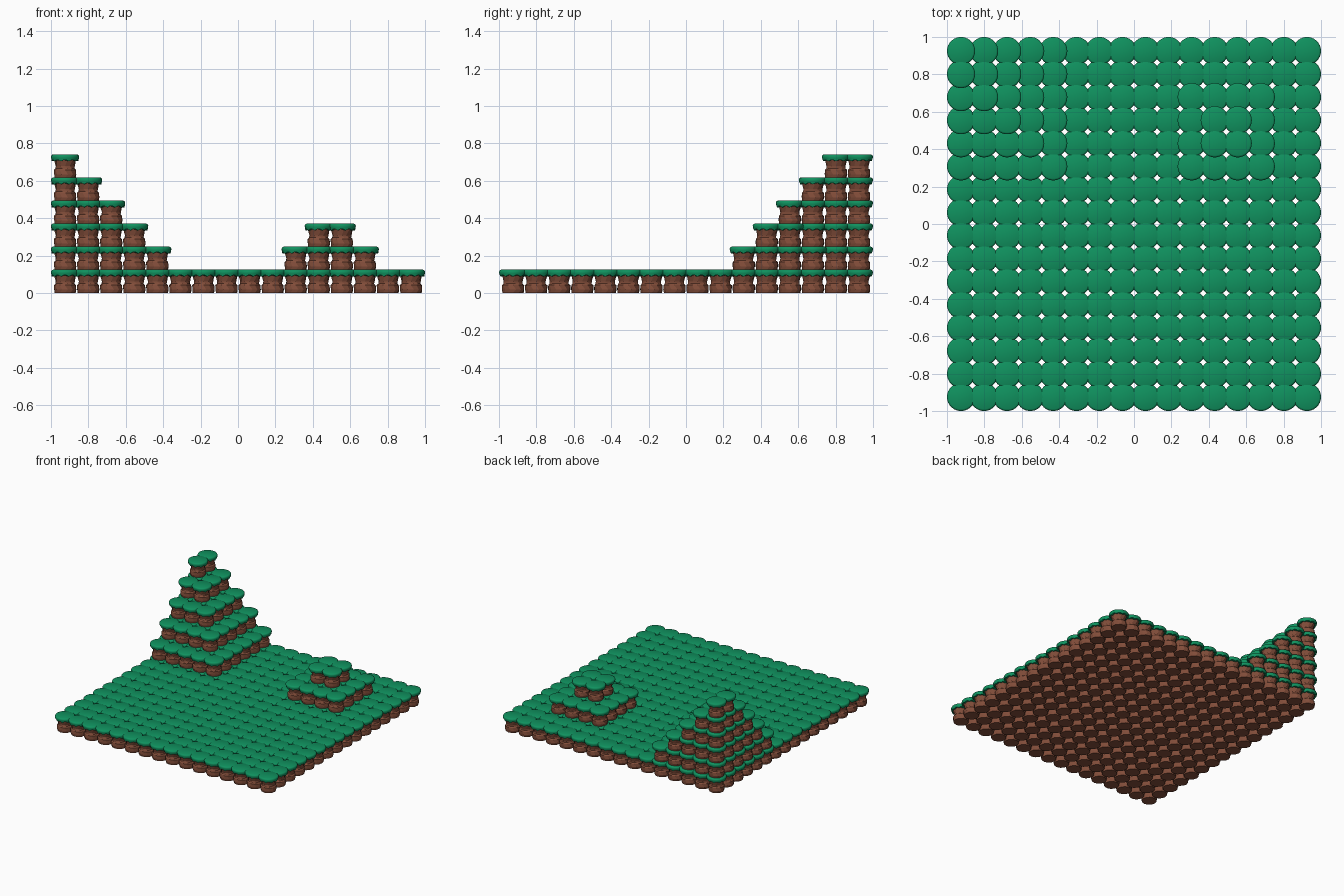
import bpy, bmesh, math
from math import sin, cos, pi

if "Cube" in bpy.data.objects:
    bpy.data.objects.remove(bpy.data.objects["Cube"])

PITCH = 0.1233          # tile spacing, also the height of one storey
FIRST = -7.5 * PITCH    # centre of the first tile of the 16 x 16 grid


def material(name, color):
    m = bpy.data.materials.new(name)
    m.diffuse_color = (*color, 1)
    m.use_nodes = True
    m.node_tree.nodes["Principled BSDF"].inputs["Base Color"].default_value = m.diffuse_color
    return m


GRASS = material("grass green", (0.005, 0.29, 0.115))
DIRT = material("earth brown", (0.225, 0.075, 0.042))


def lathe(name, rings, sides, mat, smooth, shape):
    """Stack rings of (radius, z); shape(ring, angle, r, z) bends each point."""
    bm = bmesh.new()
    loops = []
    for k, (r, z) in enumerate(rings):
        loop = []
        for i in range(sides):
            a, rr, zz = shape(k, 2 * pi * i / sides, r, z)
            loop.append(bm.verts.new((rr * cos(a), rr * sin(a), zz)))
        loops.append(loop)
    for lo, hi in zip(loops, loops[1:]):
        for i in range(sides):
            j = (i + 1) % sides
            bm.faces.new((lo[i], lo[j], hi[j], hi[i]))
    bm.faces.new(loops[0][::-1])
    bm.faces.new(loops[-1])
    for f in bm.faces:
        f.smooth = smooth
    me = bpy.data.meshes.new(name)
    bm.to_mesh(me)
    bm.free()
    me.materials.append(mat)
    if smooth:
        me.set_sharp_from_angle(angle=math.radians(40))
    return me


# Rocky earth pillar: rough drum, narrow waist, flared neck
def rocky(k, a, r, z):
    bump = 0.0015 * sin(3 * a + 2 * k) if k else 0
    return a + k % 2 * pi / 12, r + bump, z


earth = lathe("earth", [(0.057, 0), (0.061, 0.018), (0.059, 0.042),
                        (0.052, 0.050), (0.051, 0.062), (0.062, 0.1)],
              12, DIRT, False, rocky)


# Round turf cap whose lower lip hangs in scallops
def scallop(k, a, r, z):
    return a, r, z - (0.005 * (1 + cos(10 * a)) if k in (0, 1) else 0)


turf = lathe("turf", [(0.060, 0.098), (0.071, 0.098), (0.0745, 0.106),
                      (0.0752, 0.114), (0.072, 0.121), (0.065, 0.1245)],
             30, GRASS, True, scallop)


# One rectangular layer of tiles, repeated with array modifiers
def layer(name, col, row, nx, ny, level):
    for part, mesh in (("earth", earth), ("turf", turf)):
        ob = bpy.data.objects.new(f"{name}_{part}", mesh)
        bpy.context.collection.objects.link(ob)
        ob.location = (FIRST + col * PITCH, FIRST + row * PITCH, level * PITCH)
        for axis, n in ((0, nx), (1, ny)):
            arr = ob.modifiers.new("repeat", 'ARRAY')
            arr.use_relative_offset = False
            arr.use_constant_offset = True
            step = [0, 0, 0]
            step[axis] = PITCH
            arr.constant_offset_displace = step
            arr.count = n


# Ground, corner mountain, small hill
layer("ground", 0, 0, 16, 16, 0)
for lv in range(1, 6):
    layer(f"mountain_step_{lv}", 0, 9 + lv, 6 - lv, 7 - lv, lv)
layer("hill_base", 10, 10, 4, 4, 1)
layer("hill_top", 11, 11, 2, 2, 2)
